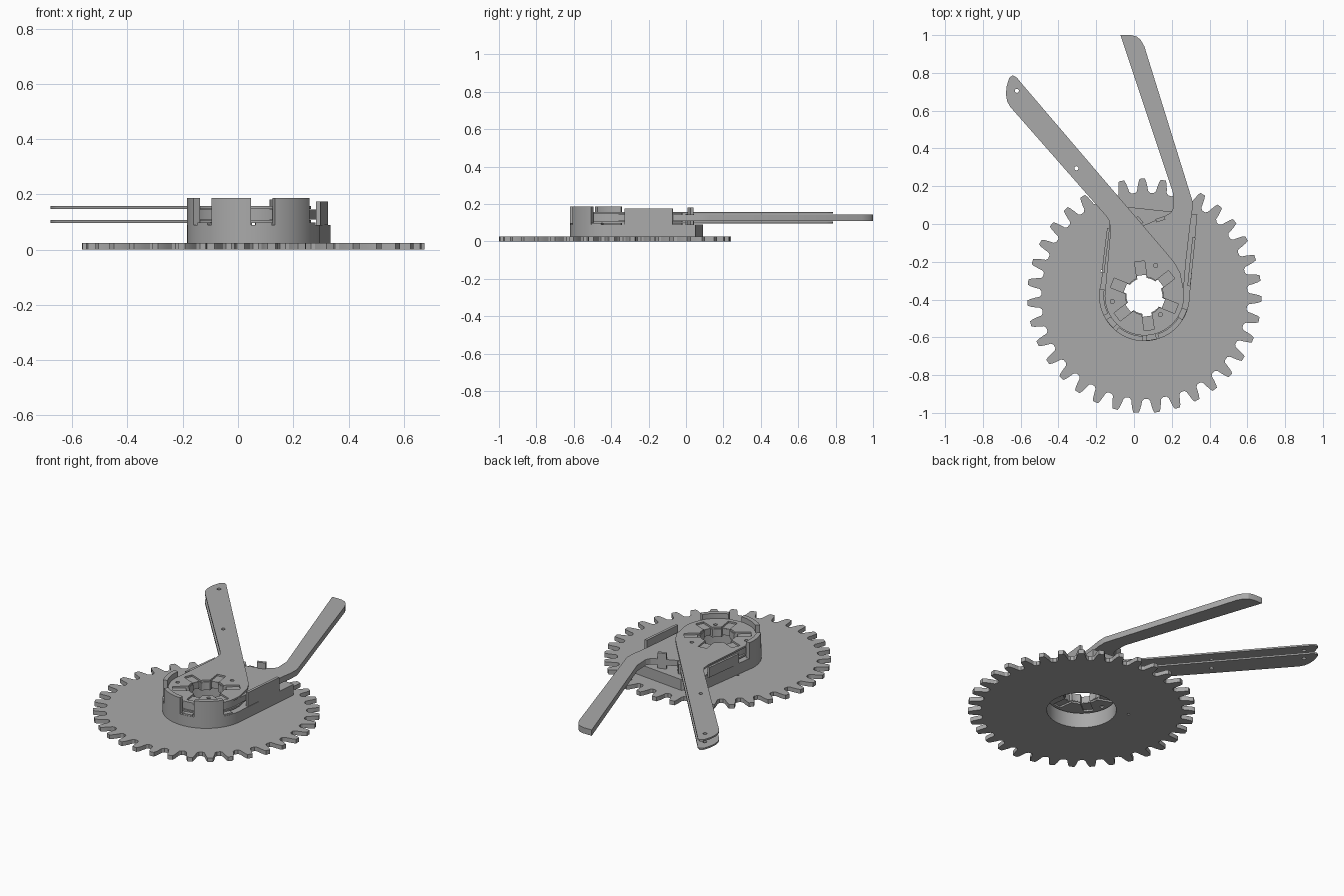
import bpy, bmesh
from math import radians, sin, cos

cube = bpy.data.objects.get("Cube")
if cube:
    bpy.data.objects.remove(cube, do_unlink=True)

HUB = (0.055, -0.38)

grey = bpy.data.materials.new("mid_grey")
grey.use_nodes = True
grey.diffuse_color = (0.4, 0.4, 0.4, 1)
grey.node_tree.nodes["Principled BSDF"].inputs["Base Color"].default_value = (0.4, 0.4, 0.4, 1)


def polar(r, deg, c=HUB):
    return (c[0] + r * cos(radians(deg)), c[1] + r * sin(radians(deg)))


def arc(r, a0, a1, n=24, c=HUB):
    return [polar(r, a0 + (a1 - a0) * i / n, c) for i in range(n + 1)]


def circle(r, c=HUB, n=48):
    return arc(r, 0, 360, n, c)[:-1]


def pins(*centres):
    return [circle(0.011, c, 12) for c in centres]


def slotted(r, depth, half):
    """Round opening with six radial slots, as one outline."""
    pts = []
    for k in range(6):
        a = 38 + 60 * k
        side = half / r * 57.3
        tip = half / depth * 57.3
        pts += [polar(r, a - side), polar(depth, a - tip), polar(depth, a + tip)]
        pts += arc(r, a + side, a + 60 - side, 6)[:-1]
    return pts


def plate(name, outline, holes, z0, z1):
    """Extruded flat profile with holes."""
    curve = bpy.data.curves.new(name, "CURVE")
    curve.dimensions = "2D"
    curve.fill_mode = "BOTH"
    curve.extrude = (z1 - z0) / 2
    for loop in [outline] + holes:
        s = curve.splines.new("POLY")
        s.points.add(len(loop) - 1)
        for p, (x, y) in zip(s.points, loop):
            p.co = (x, y, 0, 1)
        s.use_cyclic_u = True
    temp = bpy.data.objects.new(name + "_profile", curve)
    bpy.context.collection.objects.link(temp)
    dg = bpy.context.evaluated_depsgraph_get()
    mesh = bpy.data.meshes.new_from_object(temp.evaluated_get(dg))
    bpy.data.objects.remove(temp, do_unlink=True)
    bm = bmesh.new()
    bm.from_mesh(mesh)
    bmesh.ops.translate(bm, verts=bm.verts, vec=(0, 0, (z0 + z1) / 2))
    bmesh.ops.remove_doubles(bm, verts=bm.verts, dist=1e-5)
    bmesh.ops.recalc_face_normals(bm, faces=bm.faces)
    bm.to_mesh(mesh)
    bm.free()
    mesh.name = name
    mesh.materials.clear()
    mesh.materials.append(grey)
    ob = bpy.data.objects.new(name, mesh)
    bpy.context.collection.objects.link(ob)
    bpy.ops.object.select_all(action="DESELECT")
    ob.select_set(True)
    bpy.context.view_layer.objects.active = ob
    bpy.ops.object.shade_smooth_by_angle(angle=radians(25))
    return ob


def block(name, x, y, length, width, deg, z0, z1):
    """Upright bar with its long side turned by deg."""
    c, s = cos(radians(deg)), sin(radians(deg))
    corners = [(-1, -1), (1, -1), (1, 1), (-1, 1)]
    pts = [(x + u * length / 2 * c - v * width / 2 * s,
            y + u * length / 2 * s + v * width / 2 * c) for u, v in corners]
    return plate(name, pts, [], z0, z1)


def ring_part(name, r0, r1, a0, a1, z0, z1):
    return plate(name, arc(r1, a0, a1, 12) + arc(r0, a1, a0, 12), [], z0, z1)


# Toothed wheel
TEETH = 35
profile = [(-4.1, 0.546), (-3.0, 0.556), (-2.5, 0.58), (-1.9, 0.605), (-1.3, 0.62)]
profile += [(-a, r) for a, r in reversed(profile)]
wheel = [polar(r, 91 + 360 / TEETH * k + a) for k in range(TEETH) for a, r in profile]
plate("toothed_wheel", wheel, [circle(0.19), circle(0.008, (-0.17, -0.25), 10)], 0, 0.025)

# Housing base around the hub
base = arc(0.24, 180, 360, 40) + [(0.335, 0.05), (0.2, 0.065), (-0.03, 0.09), (-0.13, 0.0)]
plate("housing_base", base, [circle(0.19)], 0.025, 0.09)

# Raised rim segments and the small clips between them
for i, (a0, a1) in enumerate([(171, 206), (231, 268), (289, 328)]):
    ring_part(f"rim_segment_{i + 1}", 0.214, 0.24, a0, a1, 0.09, 0.187)
for i, a in enumerate([219, 279, 335]):
    ring_part(f"rim_clip_{i + 1}", 0.2, 0.238, a - 7, a + 7, 0.09, 0.099)

# Side walls and upright posts
block("right_wall", 0.304, -0.2, 0.26, 0.016, 84, 0.09, 0.175)
block("left_wall", -0.15, -0.14, 0.24, 0.014, 83, 0.09, 0.15)
block("long_post", 0.14, 0.025, 0.05, 0.018, 18, 0.09, 0.182)
block("short_post", 0.03, 0.02, 0.045, 0.015, -50, 0.09, 0.147)

# Twin blades of the left-leaning arm
blade = arc(0.21, 180, 375, 40) + [
    (0.245, -0.26), (0.215, -0.205), (0.165, -0.145), (-0.6, 0.75),
    (-0.62, 0.775), (-0.642, 0.787), (-0.66, 0.775), (-0.674, 0.73), (-0.678, 0.69),
    (-0.672, 0.65), (-0.655, 0.62), (-0.15, 0.045), (-0.13, 0.015), (-0.125, -0.04)]
blade_pins = pins((-0.62, 0.705), (-0.305, 0.295), (0.115, -0.22), (-0.115, -0.41), (0.14, -0.48))
for name, z in (("lower_blade", 0.097), ("upper_blade", 0.148)):
    plate(name, blade, [slotted(0.1, 0.185, 0.027)] + blade_pins, z, z + 0.01)

# Solid middle arm between the blades
arm = arc(0.205, 180, 360, 40) + [
    (0.275, -0.2), (0.298, 0.0), (0.308, 0.06), (0.31, 0.12),
    (0.055, 0.94), (0.035, 0.975), (0.015, 0.992), (-0.015, 1.0), (-0.072, 1.0),
    (0.205, 0.17), (0.208, 0.085), (0.195, 0.06), (0.16, 0.04), (0.05, -0.008), (-0.08, -0.1)]
plate("middle_arm", arm, [slotted(0.095, 0.112, 0.025)], 0.11, 0.145)
# Hub core closing the gap between arm and blades
plate("hub_core", circle(0.2), [slotted(0.096, 0.113, 0.026)], 0.107, 0.148)
